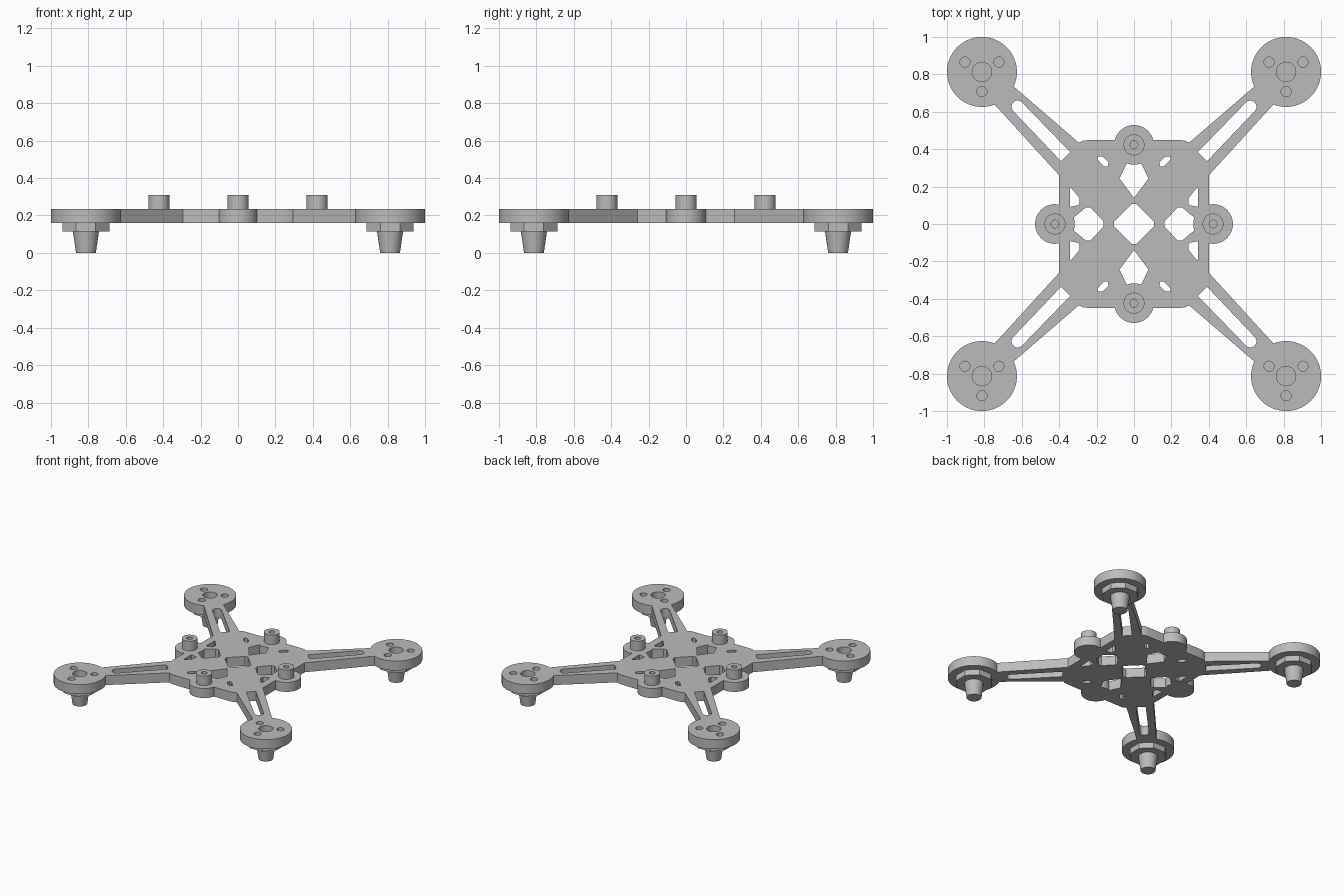
import bpy, bmesh
from math import cos, sin, pi, radians

cube = bpy.data.objects.get("Cube")
if cube:
    bpy.data.objects.remove(cube, do_unlink=True)

grey = bpy.data.materials.new("plain grey")
grey.use_nodes = True
colour = (0.5, 0.5, 0.5, 1)
grey.diffuse_color = colour
grey.node_tree.nodes["Principled BSDF"].inputs["Base Color"].default_value = colour

LOW, HIGH = 0.16, 0.235
POD, LUG = 0.813, 0.423
CORNERS = [(1, 1), (-1, 1), (-1, -1), (1, -1)]
LUGS = [(LUG, 0), (-LUG, 0), (0, LUG), (0, -LUG)]


def ring(x, y, r, n=48, turn=0):
    return [(x + r * cos(2 * pi * i / n + turn), y + r * sin(2 * pi * i / n + turn))
            for i in range(n)]


def mirrored(points, sx, sy):
    return [(x * sx, y * sy) for x, y in points]


def prisms(name, outlines, z0, z1):
    """One object made of upright prisms, one for each outline."""
    bm = bmesh.new()
    for pts in outlines:
        face = bm.faces.new([bm.verts.new((x, y, z0)) for x, y in pts])
        out = bmesh.ops.extrude_face_region(bm, geom=[face])
        top = [v for v in out["geom"] if isinstance(v, bmesh.types.BMVert)]
        bmesh.ops.translate(bm, verts=top, vec=(0, 0, z1 - z0))
    bmesh.ops.recalc_face_normals(bm, faces=bm.faces)
    mesh = bpy.data.meshes.new(name)
    bm.to_mesh(mesh)
    bm.free()
    mesh.materials.append(grey)
    obj = bpy.data.objects.new(name, mesh)
    bpy.context.collection.objects.link(obj)
    return obj


def combine(obj, tool, operation):
    tool.hide_render = True
    bpy.context.view_layer.objects.active = obj
    mod = obj.modifiers.new(operation, "BOOLEAN")
    mod.operation, mod.solver, mod.object = operation, "EXACT", tool
    bpy.ops.object.modifier_apply(modifier=mod.name)
    bpy.data.objects.remove(tool, do_unlink=True)


def smooth(obj):
    bpy.ops.object.select_all(action="DESELECT")
    obj.select_set(True)
    bpy.context.view_layer.objects.active = obj
    bpy.ops.object.shade_smooth_by_angle(angle=radians(30))


# Centre plate with four arms, one quarter outline mirrored around
quarter = [(0.4, 0.26), (0.76, 0.655), (0.68, 0.767), (0.295, 0.435),
           (0.27, 0.446), (0.24, 0.449)]
outline = []
for sx, sy in CORNERS:
    part = mirrored(quarter, sx, sy)
    outline += part if sx * sy > 0 else part[::-1]
frame = prisms("frame", [outline], LOW, HIGH)

# Openings: centre diamond, side diamonds, kites, corner cut-outs, arm slots
tip = 0.012


def diamond(cx, half):
    a = half - tip
    return [(cx + x, y) for x, y in
            [(a, -tip), (a, tip), (tip, a), (-tip, a),
             (-a, tip), (-a, -tip), (-tip, -a), (tip, -a)]]


side = [(0.162, -0.012), (0.162, 0.012), (0.232, 0.088), (0.258, 0.088),
        (0.34, 0.02), (0.34, -0.02), (0.258, -0.088), (0.232, -0.088)]
kite = [(0, 0.14), (0.077, 0.243), (0.034, 0.335), (-0.034, 0.335), (-0.077, 0.243)]
triangle = [(0.342, 0.092), (0.342, 0.192), (0.333, 0.19), (0.292, 0.138),
            (0.292, 0.108), (0.3, 0.1)]
notch = [(0.195, 0.345), (0.193, 0.36), (0.17, 0.362), (0.135, 0.33),
         (0.14, 0.308), (0.16, 0.308)]
slot = [(0.39, 0.335), (0.342, 0.385)]
slot += [(0.622 + 0.033 * cos(radians(a)), 0.627 + 0.033 * sin(radians(a)))
         for a in range(135, -46, -20)]

openings = [diamond(0, 0.118)]
openings += [mirrored(side, s, 1) for s in (1, -1)]
openings += [mirrored(kite, 1, s) for s in (1, -1)]
for sx, sy in CORNERS:
    openings += [mirrored(p, sx, sy) for p in (triangle, notch, slot)]
combine(frame, prisms("opening_cutter", openings, 0, 0.4), "DIFFERENCE")

# Round motor pods and mounting lugs fused into the plate
discs = [ring(sx * POD, sy * POD, 0.187, 64) for sx, sy in CORNERS]
discs += [ring(x, y, 0.106) for x, y in LUGS]
combine(frame, prisms("disc_joiner", discs, LOW, HIGH), "UNION")

# Shaft hole and three screw holes in every pod
holes = []
for sx, sy in CORNERS:
    x, y = sx * POD, sy * POD
    holes.append(ring(x, y, 0.052, 32))
    holes += [ring(x + 0.105 * cos(radians(a)), y + 0.105 * sin(radians(a)), 0.027, 24)
              for a in (30, 150, 270)]
combine(frame, prisms("hole_cutter", holes, LOW + 0.01, 0.4), "DIFFERENCE")
smooth(frame)

# Hollow standoffs on the lugs
for (x, y), place in zip(LUGS, ("left", "right", "back", "front")):
    post = prisms(place + "_standoff", [ring(x, y, 0.056)], HIGH - 0.005, 0.31)
    combine(post, prisms("bore_cutter", [ring(x, y, 0.021, 24)], HIGH, 0.4), "DIFFERENCE")
    smooth(post)

# Collar and tapered foot below every pod
for sx, sy in CORNERS:
    place = ("back_" if sy > 0 else "front_") + ("left" if sx > 0 else "right")
    x, y = sx * POD, sy * POD
    prisms(place + "_collar", [ring(x, y, 0.136, 8, pi / 8)], 0.115, LOW + 0.002)
    bpy.ops.mesh.primitive_cone_add(vertices=48, radius1=0.053, radius2=0.07,
                                    depth=0.117, location=(x, y, 0.0585))
    foot = bpy.context.object
    foot.name = place + "_foot"
    foot.data.materials.append(grey)
    smooth(foot)
